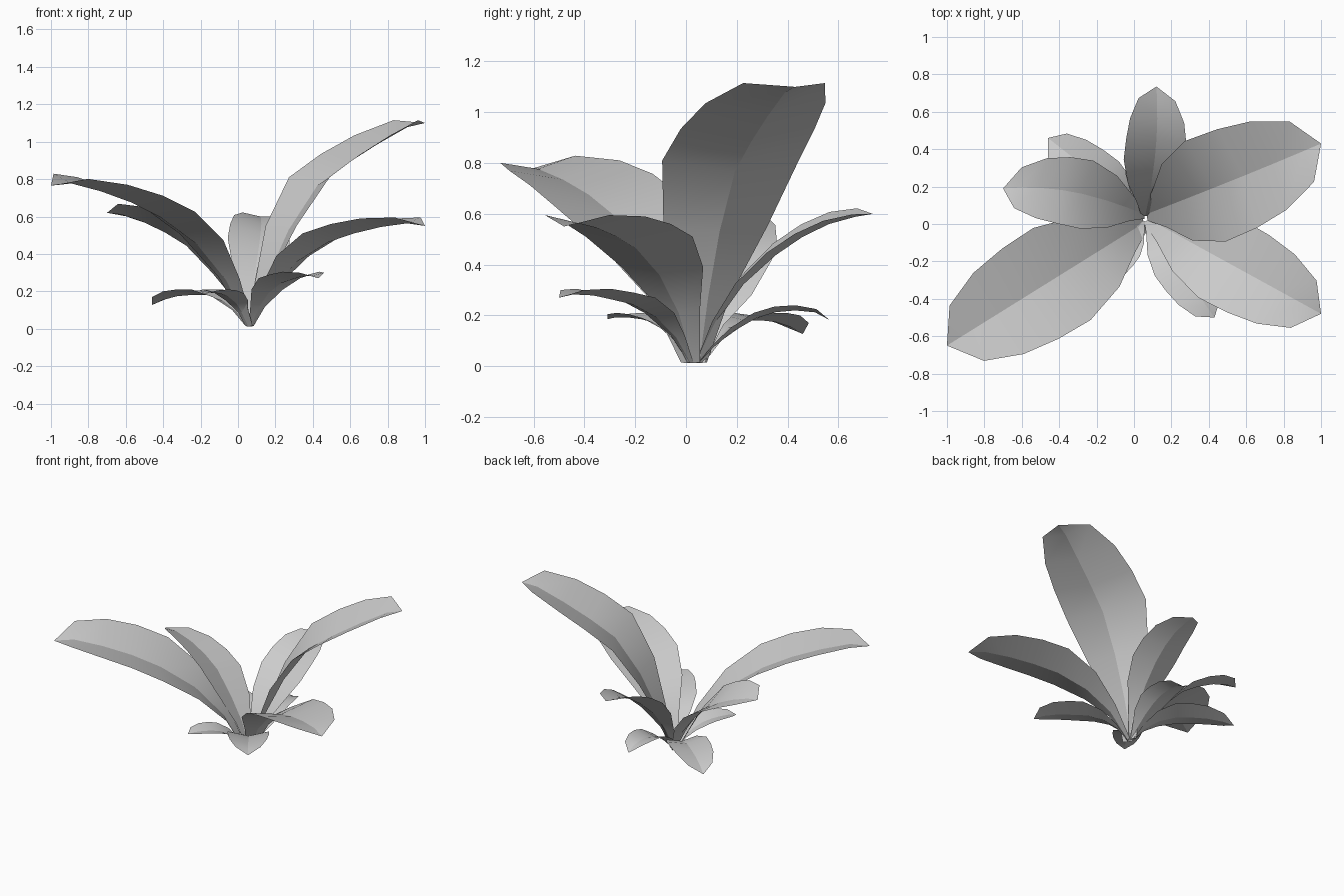
import bpy, bmesh
from mathutils import Vector

if "Cube" in bpy.data.objects:
    bpy.data.objects.remove(bpy.data.objects["Cube"])

# Shared leaf outline: stations along the length and half width at each
STATIONS = (0.0, 0.10, 0.24, 0.42, 0.58, 0.74, 0.90, 1.0)
WIDTHS = (0.12, 0.36, 0.76, 1.0, 0.98, 0.88, 0.60, 0.0)


def leaf(name, base, tip, half_width, heights, bow=0.0, roll=0.0, stations=STATIONS):
    """Arching leaf with a sunken midrib; bow bends it sideways, roll tilts it."""
    start, run = Vector(base), Vector(tip) - Vector(base)
    along = run.normalized().to_3d()
    side = Vector((-along.y, along.x, 0))
    up = Vector((0, 0, 1))
    prof = [Vector((f * run.length, z)) for f, z in zip(stations, (0.015,) + heights)]
    bm = bmesh.new()
    rows = []
    for i, (p, w, f) in enumerate(zip(prof, WIDTHS, stations)):
        t = (prof[min(i + 1, 7)] - prof[max(i - 1, 0)]).normalized()
        w *= half_width
        edge = start.to_3d() + along * p.x + up * p.y + side * bow * 4 * f * (1 - f)
        rib = edge - (up * t.x - along * t.y) * 0.22 * w
        rib.z = max(rib.z, 0.0)
        half = (side + up * roll * min(1, f * 4)) * w
        if w == 0:
            rows.append([bm.verts.new(rib)] * 3)
        else:
            rows.append([bm.verts.new(edge - half), bm.verts.new(rib),
                         bm.verts.new(edge + half)])
    for a, b in zip(rows, rows[1:]):
        for k in (0, 1):
            quad = [a[k], b[k], b[k + 1], a[k + 1]]
            face = bm.faces.new(list(dict.fromkeys(quad)))
            face.smooth = True
            face.normal_flip()
        # crease along the midrib
        bm.edges.get((a[1], b[1])).smooth = False
    bmesh.ops.reverse_faces(bm, faces=bm.faces)
    me = bpy.data.meshes.new(name)
    bm.to_mesh(me)
    bm.free()
    ob = bpy.data.objects.new(name, me)
    bpy.context.collection.objects.link(ob)


# Large upper leaves
leaf("large_leaf_back_right", (0.06, 0.05), (1.0, 0.43), 0.29,
     (0.28, 0.55, 0.81, 0.935, 1.035, 1.115, 1.10), bow=-0.005,
     stations=(0.0, 0.08, 0.18, 0.34, 0.52, 0.70, 0.89, 1.0))
leaf("large_leaf_front_left", (0.06, 0.01), (-1.0, -0.65), 0.29,
     (0.27, 0.49, 0.65, 0.735, 0.79, 0.815, 0.765), roll=-0.08)
leaf("large_leaf_front_right", (0.07, 0.03), (1.0, -0.48), 0.24,
     (0.22, 0.39, 0.51, 0.56, 0.59, 0.595, 0.55))

# Medium leaves
leaf("medium_leaf_left", (0.06, 0.05), (-0.70, 0.19), 0.185,
     (0.17, 0.32, 0.475, 0.55, 0.605, 0.635, 0.62), bow=-0.05, roll=0.3)
leaf("medium_leaf_back", (0.06, 0.04), (0.12, 0.735), 0.165,
     (0.18, 0.34, 0.465, 0.54, 0.59, 0.61, 0.60), bow=-0.025, roll=0.12)

# Small low leaves
leaf("small_leaf_back_left", (0.05, 0.06), (-0.46, 0.46), 0.135,
     (0.10, 0.17, 0.21, 0.21, 0.20, 0.17, 0.127))
leaf("small_leaf_front_right", (0.07, 0.02), (0.43, -0.50), 0.135,
     (0.12, 0.21, 0.27, 0.29, 0.305, 0.30, 0.27))
leaf("small_leaf_front_left", (0.05, 0.02), (-0.18, -0.31), 0.095,
     (0.09, 0.15, 0.19, 0.205, 0.21, 0.205, 0.185))
leaf("small_leaf_back", (0.06, 0.05), (0.06, 0.565), 0.105,
     (0.08, 0.15, 0.21, 0.235, 0.24, 0.225, 0.182))
